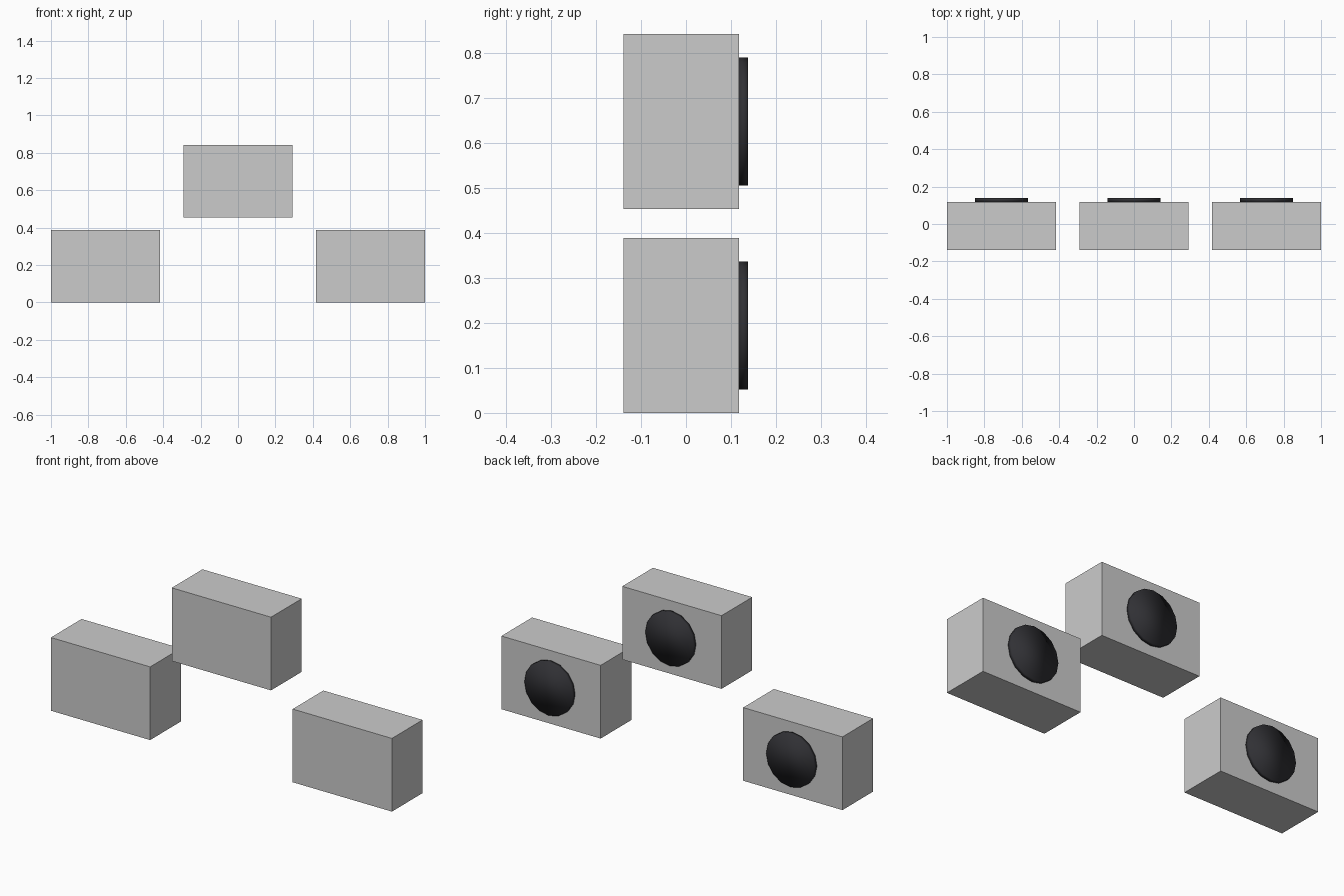
import bpy, math

if "Cube" in bpy.data.objects:
    bpy.data.objects.remove(bpy.data.objects["Cube"])

dark = bpy.data.materials.new("dark_rubber")
dark.diffuse_color = (0.03, 0.03, 0.035, 1)
dark.use_nodes = True
dark.node_tree.nodes["Principled BSDF"].inputs["Base Color"].default_value = dark.diffuse_color

W, D, H = 0.582, 0.257, 0.388     # casing size
BACK = 0.118                      # y of the casing's back face
R, T = 0.142, 0.020               # disc radius and thickness


def casing(name, x, z):
    bpy.ops.mesh.primitive_cube_add(size=1, location=(x, BACK - D / 2, z))
    ob = bpy.context.object
    ob.name = name
    ob.scale = (W, D, H)
    bpy.ops.object.transform_apply(location=False, rotation=False, scale=True)


def disc(name, x, z):
    # 16-sided, softly shaded disc on the back face
    bpy.ops.mesh.primitive_cylinder_add(
        vertices=16, radius=R, depth=T,
        location=(x, BACK + T / 2, z), rotation=(math.pi / 2, 0, 0))
    ob = bpy.context.object
    ob.name = name
    ob.data.materials.append(dark)
    bpy.ops.object.shade_smooth()


# two units on the ground, one raised in the middle
for side, x, z in (("left", -0.709, H / 2),
                   ("middle", 0.0, 0.453 + H / 2),
                   ("right", 0.709, H / 2)):
    casing(side + "_casing", x, z)
    disc(side + "_disc", x, z)
